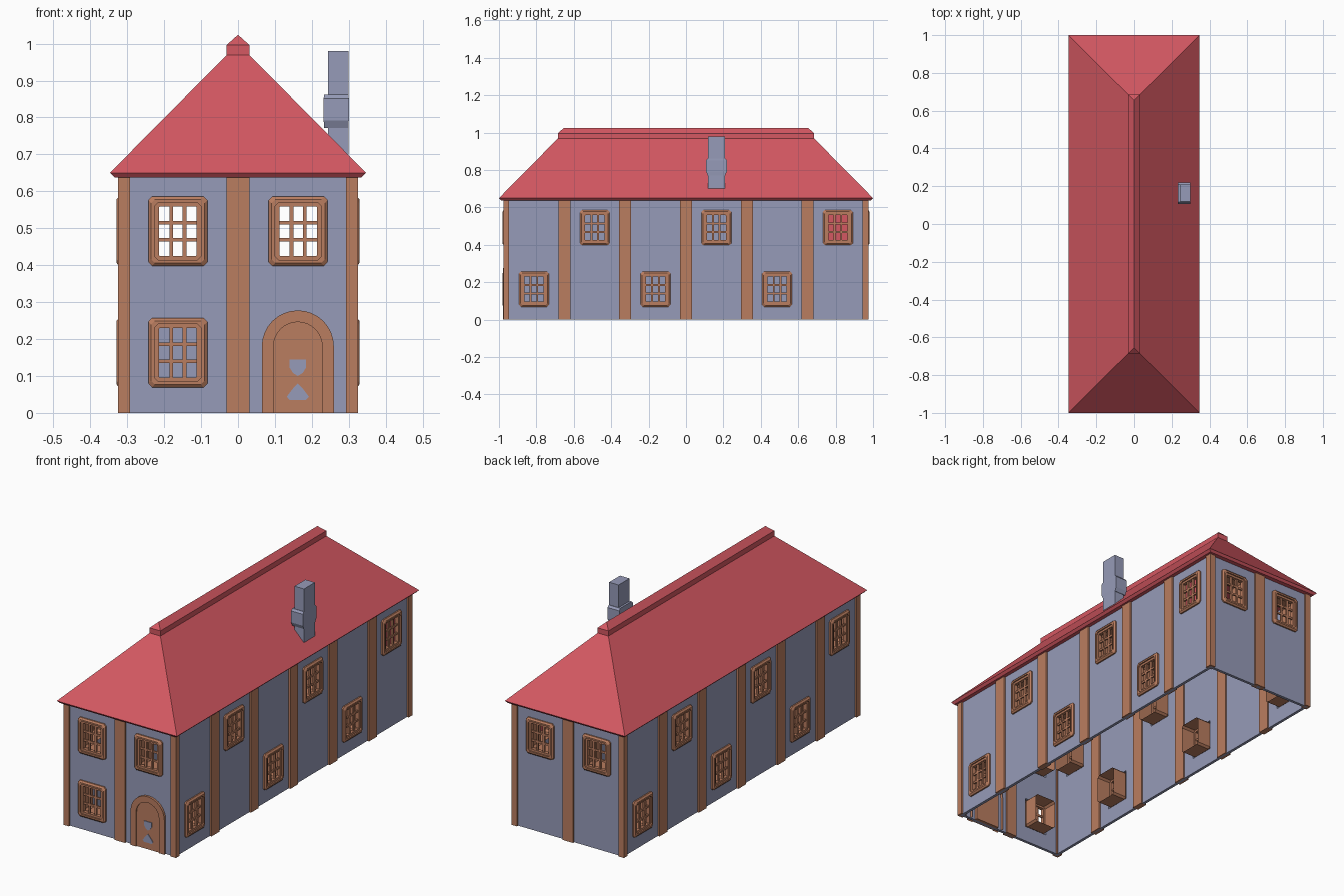
import bpy
import bmesh
from math import pi, sin, cos
from mathutils import Matrix, Vector

if "Cube" in bpy.data.objects:
    bpy.data.objects.remove(bpy.data.objects["Cube"])


def material(name, rgb):
    m = bpy.data.materials.new(name)
    m.use_nodes = True
    m.diffuse_color = (*rgb, 1)
    m.node_tree.nodes["Principled BSDF"].inputs["Base Color"].default_value = (*rgb, 1)
    return m


RED = material("roof red", (0.66, 0.098, 0.122))
BLUE = material("wall grey blue", (0.305, 0.328, 0.479))
BROWN = material("timber brown", (0.49, 0.205, 0.115))

WX, WY = 0.315, 0.967      # outer wall faces
TOP = 0.645                # wall height


def finish(name, bm, mat, matrix=None, fix=True):
    if fix:
        bmesh.ops.recalc_face_normals(bm, faces=bm.faces)
    if matrix:
        bm.transform(matrix)
    me = bpy.data.meshes.new(name)
    bm.to_mesh(me)
    bm.free()
    me.materials.append(mat)
    ob = bpy.data.objects.new(name, me)
    bpy.context.collection.objects.link(ob)
    return ob


def add_box(bm, x0, x1, y0, y1, z0, z1):
    m = Matrix.Translation(((x0 + x1) / 2, (y0 + y1) / 2, (z0 + z1) / 2))
    m = m @ Matrix.Diagonal((x1 - x0, y1 - y0, z1 - z0, 1))
    bmesh.ops.create_cube(bm, size=1, matrix=m)


def add_loft(bm, loops, closed=True, caps=False):
    rings = [[bm.verts.new(p) for p in loop] for loop in loops]
    n = len(rings[0])
    for a, b in zip(rings, rings[1:]):
        for i in range(n if closed else n - 1):
            j = (i + 1) % n
            bm.faces.new((a[i], a[j], b[j], b[i]))
    if caps:
        bm.faces.new(rings[0][::-1])
        bm.faces.new(rings[-1])
    return rings


def rect(hx, hy, z, cx=0, cy=0):
    return [(cx + sx * hx, cy + sy * hy, z) for sx, sy in ((-1, -1), (1, -1), (1, 1), (-1, 1))]


def chamfered(hw, hh, w, c=0.012):
    """Chamfered upright rectangle, w is the distance out of the wall."""
    pts = [(hw - c, -hh), (hw, c - hh), (hw, hh - c), (hw - c, hh)]
    pts += [(-u, -v) for u, v in pts]
    return [(u, -w, v) for u, v in pts]


def arch(r, w, spring=0.18, steps=16):
    pts = [(r, 0)] + [(r * cos(pi * i / steps), spring + r * sin(pi * i / steps))
                      for i in range(steps + 1)] + [(-r, 0)]
    return [(u, -w, v) for u, v in pts]


# Where each window sits: name, matrix on the wall
def on_wall(side, along, z):
    angle = {"front": 0, "left": pi / 2, "back": pi, "right": -pi / 2}[side]
    dist = WY if side in ("front", "back") else WX
    return Matrix.Rotation(angle, 4, "Z") @ Matrix.Translation((along, -dist, z))


LOW, HIGH = 0.163, 0.492
places = [("front", -0.163, LOW), ("front", -0.163, HIGH), ("front", 0.163, HIGH),
          ("back", -0.163, HIGH), ("back", 0.163, HIGH)]
for side in ("left", "right"):
    for i in range(6):
        places.append((side, -0.813 + i * 0.325, HIGH if i % 2 else LOW))

# Hollow walls, open below, with window openings
bm = bmesh.new()
T = 0.015
add_loft(bm, [rect(WX, WY, 0), rect(WX, WY, TOP), rect(WX - T, WY - T, TOP),
              rect(WX - T, WY - T, 0), rect(WX, WY, 0)])
bmesh.ops.remove_doubles(bm, verts=bm.verts, dist=1e-5)
walls = finish("walls", bm, BLUE)

bm = bmesh.new()
for side, along, z in places:
    hole = bmesh.new()
    add_box(hole, -0.066, 0.066, -0.03, 0.04, -0.08, 0.08)
    hole.transform(on_wall(side, along, z))
    tmp = bpy.data.meshes.new("hole")
    hole.to_mesh(tmp)
    hole.free()
    bm.from_mesh(tmp)
    bpy.data.meshes.remove(tmp)
cutter = finish("window_cutter", bm, BLUE)
cutter.hide_render = True
cutter.hide_viewport = True
cutter.display_type = "WIRE"
cut = walls.modifiers.new("window openings", "BOOLEAN")
cut.operation = "DIFFERENCE"
cut.solver = "EXACT"
cut.object = cutter

# Windows: stepped frame, deep reveal and glazing bars
steps = [(0.08, 0.094, -0.002), (0.08, 0.094, 0.007), (0.072, 0.086, 0.014),
         (0.063, 0.078, 0.014), (0.063, 0.078, 0.007), (0.051, 0.067, 0.007),
         (0.051, 0.067, -0.012), (0.062, 0.077, -0.012), (0.062, 0.077, -0.09)]
for side, along, z in places:
    m = on_wall(side, along, z)
    name = f"{side}_window"
    bm = bmesh.new()
    add_loft(bm, [chamfered(hw, hh, w, 0.002 if 0.05 < hw < 0.052 else 0.01)
                  for hw, hh, w in steps])
    finish(name + "_frame", bm, BROWN, m, fix=False)
    bm = bmesh.new()
    for s in (-1, 1):
        add_box(bm, s * 0.018 - 0.005, s * 0.018 + 0.005, -0.003, 0.007, -0.068, 0.068)
        add_box(bm, -0.052, 0.052, -0.002, 0.006, s * 0.023 - 0.005, s * 0.023 + 0.005)
    finish(name + "_bars", bm, BROWN, m)

# Red pane in the rearmost upper window
bm = bmesh.new()
add_box(bm, -0.06, 0.06, 0.013, 0.018, -0.075, 0.075)
finish("red_pane", bm, RED, on_wall("left", 0.812, HIGH))

# Timber posts at corners and along the walls
bm = bmesh.new()
for sx in (-1, 1):
    for sy in (-1, 1):
        x, y = sorted((sx * 0.293, sx * 0.325)), sorted((sy * 0.945, sy * 0.977))
        add_box(bm, *x, *y, 0, TOP)
    for i in range(-2, 3):
        x = sorted((sx * 0.293, sx * 0.325))
        add_box(bm, *x, i * 0.325 - 0.032, i * 0.325 + 0.032, 0, TOP)
for sy in (-1, 1):
    add_box(bm, -0.031, 0.031, *sorted((sy * 0.945, sy * 0.977)), 0, TOP)
finish("timber_posts", bm, BROWN)

# Arched door with surround
door = on_wall("front", 0.162, 0)
bm = bmesh.new()
R, r = 0.0975, 0.066
add_loft(bm, [arch(R, -0.03), arch(R, 0.012), arch(r, 0.012), arch(r, 0)], closed=False)
finish("door_surround", bm, BROWN, door, fix=False)
bm = bmesh.new()
add_loft(bm, [arch(r + 0.004, -0.03), arch(r + 0.004, 0.006)], caps=True)
finish("door_panel", bm, BROWN, door)

# Small plates on the door
upper = [(0, 0.1), (0.013, 0.108), (0.022, 0.122), (0.022, 0.145)]
lower = [(0, 0.035), (0.022, 0.035), (0.03, 0.044), (0.014, 0.065), (0, 0.08)]
for name, half in (("upper_door_plate", upper), ("lower_door_plate", lower)):
    pts = half + [(-u, v) for u, v in half[::-1] if u]
    bm = bmesh.new()
    add_loft(bm, [[(u, -w, v) for u, v in pts] for w in (0.005, 0.009)], caps=True)
    finish(name, bm, BLUE, door)

# Hipped roof with ridge cap
bm = bmesh.new()
add_loft(bm, [rect(0.335, 0.99, 0.638), rect(0.347, 1.0, 0.65), rect(0.03, 0.684, 0.97)],
         caps=True)
finish("roof", bm, RED)

bm = bmesh.new()
rings = add_loft(bm, [rect(0.031, 0.685, 0.968), rect(0.031, 0.685, 0.996)])
bm.faces.new(rings[0][::-1])
a, b, c, d = rings[1]
front = bm.verts.new((0, -0.655, 1.024))
back = bm.verts.new((0, 0.655, 1.024))
for f in ((a, b, front), (b, c, back, front), (c, d, back), (d, a, front, back)):
    bm.faces.new(f)
finish("ridge_cap", bm, RED)

# Chimney shaft and collar
bm = bmesh.new()
add_box(bm, 0.244, 0.299, 0.118, 0.208, 0.7, 0.98)
finish("chimney_shaft", bm, BLUE)
bm = bmesh.new()
add_loft(bm, [rect(hx, hy, z, 0.266, 0.163) for hx, hy, z in
              ((0.033, 0.047, 0.772), (0.034, 0.056, 0.792),
               (0.034, 0.056, 0.852), (0.033, 0.047, 0.862))], caps=True)
finish("chimney_collar", bm, BLUE)
